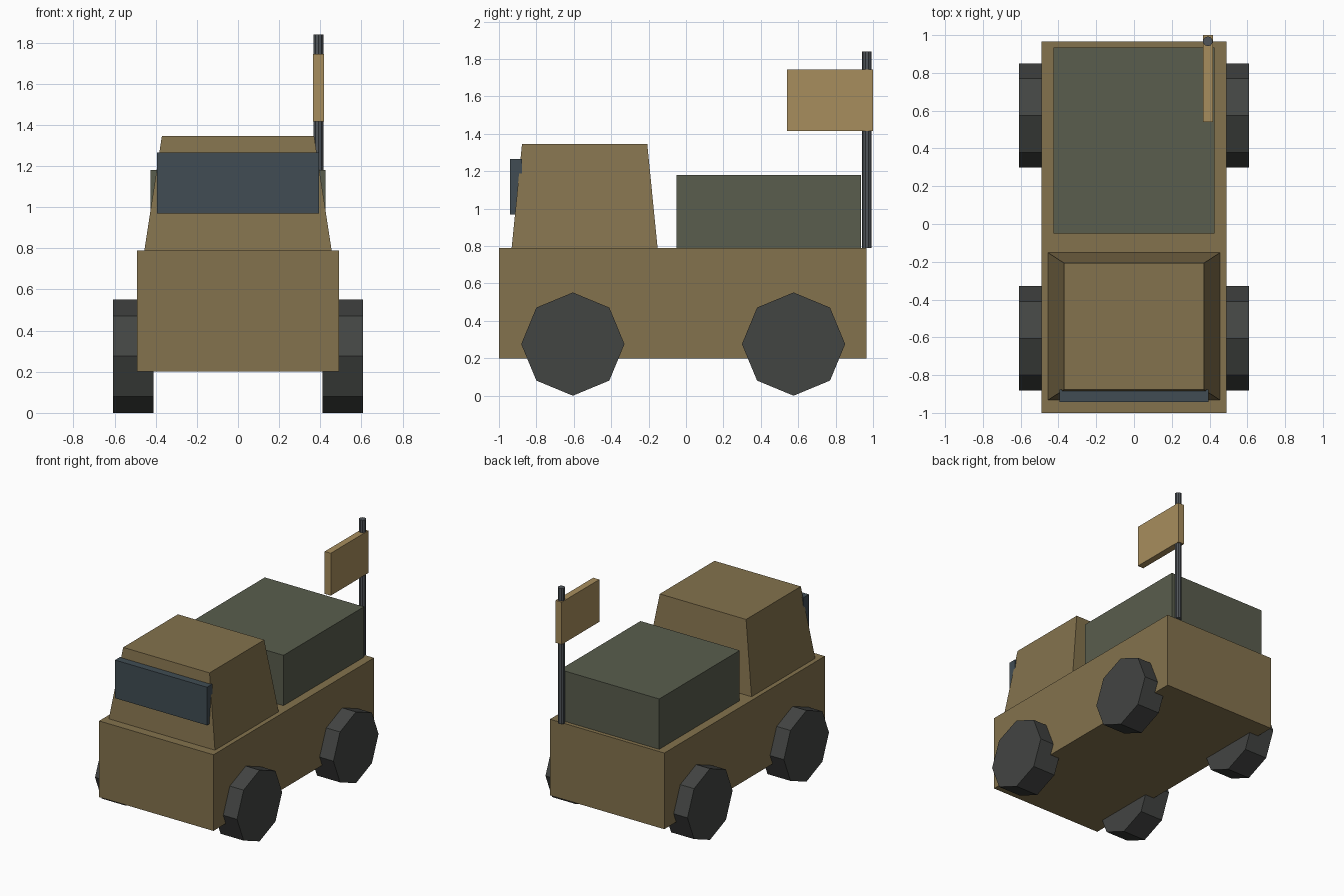
import bpy
import bmesh
from math import radians
from mathutils import Matrix

if "Cube" in bpy.data.objects:
    bpy.data.objects.remove(bpy.data.objects["Cube"])


def material(name, rgb):
    m = bpy.data.materials.new(name)
    m.diffuse_color = (*rgb, 1)
    m.use_nodes = True
    m.node_tree.nodes["Principled BSDF"].inputs["Base Color"].default_value = m.diffuse_color
    return m


tan = material("tan_paint", (0.23, 0.17, 0.075))
flag_tan = material("light_tan", (0.39, 0.27, 0.11))
green = material("canvas_green", (0.10, 0.11, 0.075))
rubber = material("rubber", (0.055, 0.058, 0.055))
glass = material("dark_glass", (0.052, 0.073, 0.088))
steel = material("steel", (0.08, 0.09, 0.10))


def finish(name, bm, mat):
    bmesh.ops.recalc_face_normals(bm, faces=bm.faces)
    me = bpy.data.meshes.new(name)
    bm.to_mesh(me)
    bm.free()
    me.materials.append(mat)
    ob = bpy.data.objects.new(name, me)
    bpy.context.collection.objects.link(ob)
    return ob


def box(name, x, y, z, mat, inset=(0, 0)):
    """Box from (min, max) ranges; inset narrows the top in x and y."""
    bm = bmesh.new()
    bmesh.ops.create_cube(bm, size=1)
    for v in bm.verts:
        sx, sy, top = v.co.x * 2, v.co.y * 2, v.co.z > 0
        v.co.x = (x[0] + x[1]) / 2 + sx * ((x[1] - x[0]) / 2 - top * inset[0])
        v.co.y = (y[0] + y[1]) / 2 + sy * ((y[1] - y[0]) / 2 - top * inset[1])
        v.co.z = z[1] if top else z[0]
    return finish(name, bm, mat)


def cylinder(name, centre, radius, depth, sides, mat, axis="Z"):
    bm = bmesh.new()
    turn = Matrix.Rotation(radians(90), 4, "Y") if axis == "X" else Matrix()
    bmesh.ops.create_cone(bm, cap_ends=True, segments=sides, radius1=radius,
                          radius2=radius, depth=depth,
                          matrix=Matrix.Translation(centre) @ turn)
    return finish(name, bm, mat)


# Chassis, tapered cab and windscreen
box("body", (-0.49, 0.49), (-1.0, 0.965), (0.20, 0.79), tan)
box("cab", (-0.455, 0.455), (-0.932, -0.152), (0.79, 1.345), tan, inset=(0.085, 0.055))
box("windscreen", (-0.394, 0.394), (-0.942, -0.876), (0.97, 1.265), glass)

# Covered cargo bed
box("cargo_cover", (-0.425, 0.425), (-0.05, 0.935), (0.79, 1.18), green)

# Flag on its pole
cylinder("flag_pole", (0.391, 0.967, 1.315), 0.026, 1.05, 10, steel)
box("flag", (0.365, 0.417), (0.54, 1.0), (1.415, 1.743), flag_tan)

# Four eight-sided wheels
for end, y in (("front", -0.605), ("rear", 0.575)):
    for side, s in (("left", -1), ("right", 1)):
        cylinder(f"{end}_{side}_wheel", (s * 0.51, y, 0.276), 0.276, 0.197, 8, rubber, "X")
